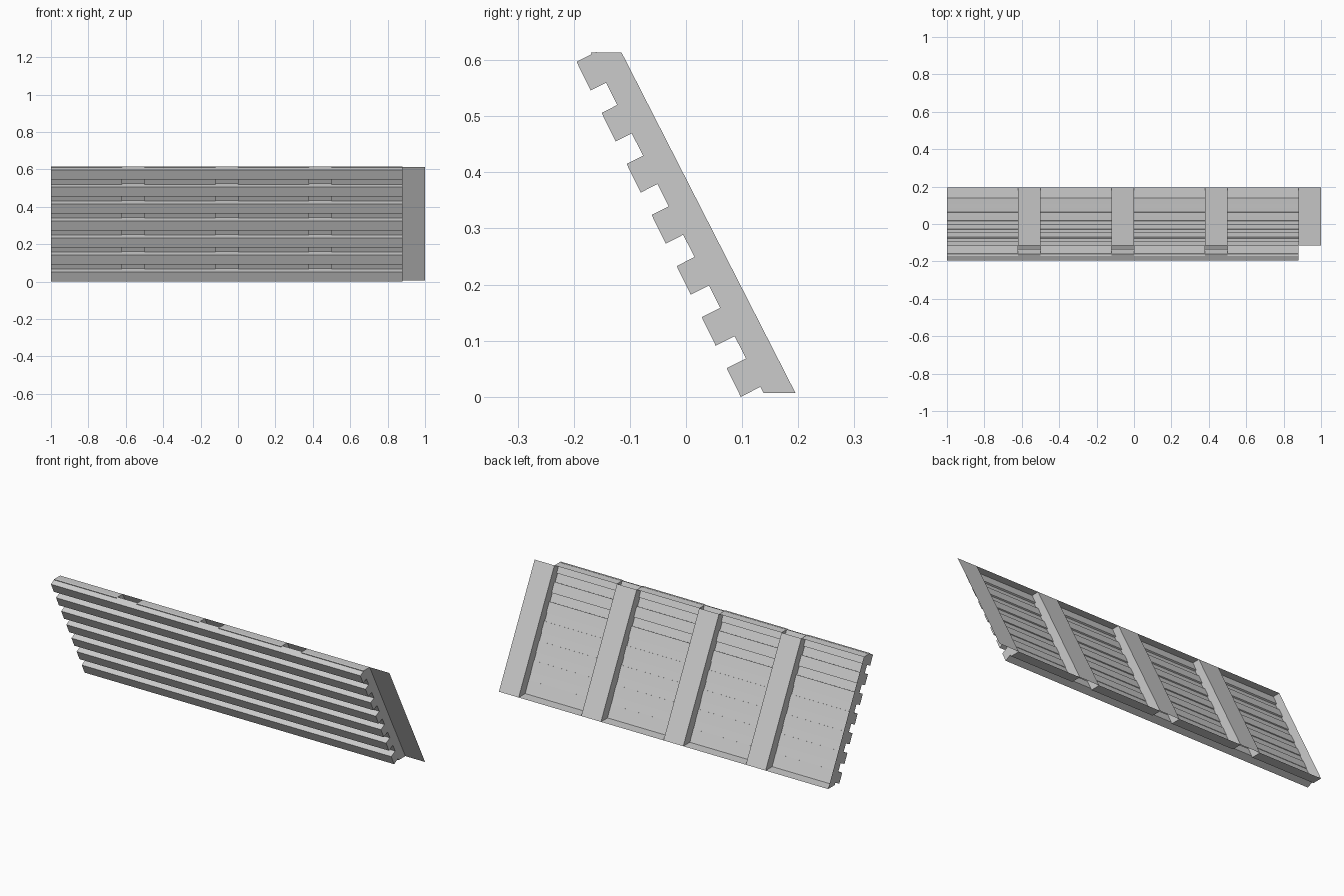
import bpy
from mathutils import Vector

if "Cube" in bpy.data.objects:
    bpy.data.objects.remove(bpy.data.objects["Cube"])

X0, X1 = -1.0, 0.88           # extent of the slats


def make(name, verts, faces):
    me = bpy.data.meshes.new(name)
    me.from_pydata([tuple(v) for v in verts], [], faces)
    me.update()
    ob = bpy.data.objects.new(name, me)
    bpy.context.collection.objects.link(ob)
    return ob


# sloping planes of the sheet: (y, z) at the bottom and at the top
BACK = ((0.195, 0.007), (-0.115, 0.614))
FRONT = ((0.138, 0.007), (-0.170, 0.614))

# raised bays and recessed channels along x
BAYS = [(-1.0, -0.62), (-0.5, -0.12), (0.0, 0.38), (0.5, 0.88)]
CHANNELS = [(-0.62, -0.5), (-0.12, 0.0), (0.38, 0.5), (0.88, 1.0)]


# bay: open-backed shallow pan with front, two sides, top and bottom
def bay(name, a, b):
    verts = [(x, *plane[end]) for plane in (FRONT, BACK)
             for end in (0, 1) for x in (a, b)]
    faces = [(0, 1, 3, 2), (0, 2, 6, 4), (1, 5, 7, 3),
             (2, 3, 7, 6), (0, 4, 5, 1)]
    return make(name, verts, faces)


# channel: flat strip on the back plane
def channel(name, a, b):
    verts = [(x, *BACK[end]) for end in (0, 1) for x in (a, b)]
    return make(name, verts, [(0, 1, 3, 2)])


# slat: rectangular bar, tilted with the sheet
def slat(name, y, z):
    p = Vector((y, z))
    down, deep = Vector((0.025, -0.051)), Vector((0.0355, 0.0180))
    prof = [p, p + down, p + down + deep, p + deep]
    verts = [(x, q.x, q.y) for x in (X0, X1) for q in prof]
    faces = [(0, 3, 2, 1), (4, 5, 6, 7)]
    faces += [(i, (i + 1) % 4, (i + 1) % 4 + 4, i + 4) for i in range(4)]
    return make(name, verts, faces)


for i, (a, b) in enumerate(BAYS):
    bay(f"sheet_bay_{i + 1}", a, b)
for i, (a, b) in enumerate(CHANNELS):
    channel(f"sheet_channel_{i + 1}", a, b)
for i in range(7):
    slat(f"slat_{i + 1}", -0.195 + 0.0446 * i, 0.597 - 0.0910 * i)
